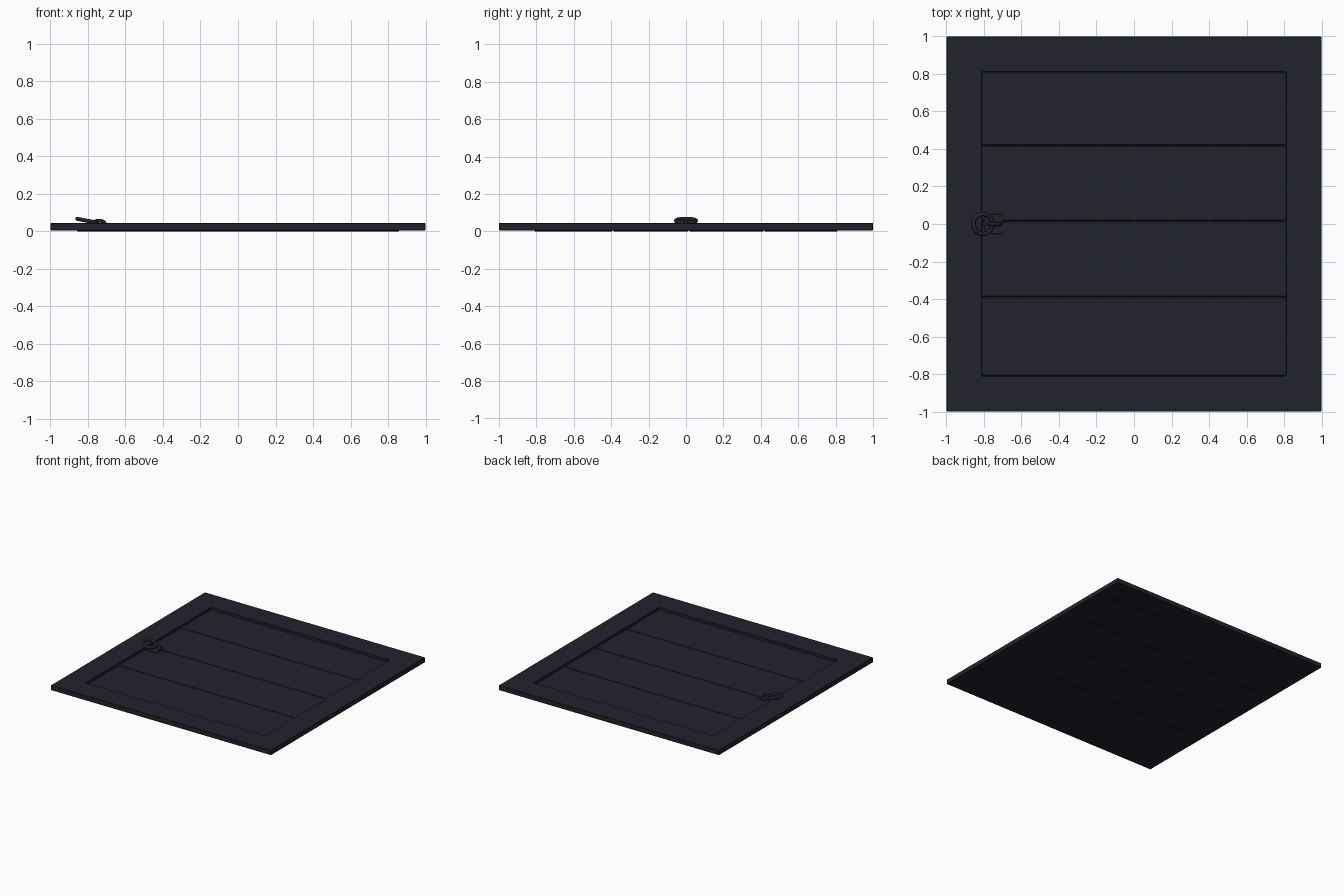
import bpy, bmesh, math
from mathutils import Vector

if "Cube" in bpy.data.objects:
    bpy.data.objects.remove(bpy.data.objects["Cube"])

paint = bpy.data.materials.new("dark slate")
paint.diffuse_color = (0.0165, 0.0165, 0.026, 1)
paint.use_nodes = True
paint.node_tree.nodes["Principled BSDF"].inputs["Base Color"].default_value = paint.diffuse_color


def finish(ob, name, bevel=0.0, smooth=False):
    ob.name = name
    ob.data.materials.clear()
    ob.data.materials.append(paint)
    if bevel:
        m = ob.modifiers.new("bevel", 'BEVEL')
        m.width, m.segments = bevel, 1
        m.limit_method = 'ANGLE'
    if smooth:
        for p in ob.data.polygons:
            p.use_smooth = True
    return ob


def box(name, x0, x1, y0, y1, z0, z1, bevel=0.0):
    bpy.ops.mesh.primitive_cube_add(size=1, location=((x0+x1)/2, (y0+y1)/2, (z0+z1)/2))
    ob = bpy.context.object
    ob.scale = (x1-x0, y1-y0, z1-z0)
    bpy.ops.object.transform_apply(location=False, rotation=False, scale=True)
    return finish(ob, name, bevel)


# square frame with an open middle
bm = bmesh.new()
loops = []
for r, z in ((1, 0.005), (1, 0.045), (0.81, 0.045), (0.81, 0.005)):
    loops.append([bm.verts.new((sx*r, sy*r, z)) for sx, sy in ((-1, -1), (1, -1), (1, 1), (-1, 1))])
for a, b in zip(loops, loops[1:] + loops[:1]):
    for i in range(4):
        j = (i+1) % 4
        bm.faces.new((a[i], a[j], b[j], b[i]))
bmesh.ops.recalc_face_normals(bm, faces=bm.faces)
me = bpy.data.meshes.new("frame")
bm.to_mesh(me)
bm.free()
frame = bpy.data.objects.new("frame", me)
bpy.context.collection.objects.link(frame)
finish(frame, "frame", 0.003)

# four planks with chamfered seams, tucked under the frame at the ends
seams = [-0.812, -0.39, 0.016, 0.418, 0.812]
for i, (a, b) in enumerate(zip(seams, seams[1:])):
    box(f"plank_{i+1}", -0.86, 0.86, a, b, 0.0, 0.024, 0.006)

# latch plate straddling the frame and planks
box("latch_plate", -0.80, -0.70, -0.052, 0.052, 0.02, 0.029, 0.002)

# staple: half-round wire holding the ring
cu = bpy.data.curves.new("staple", 'CURVE')
cu.dimensions = '3D'
cu.bevel_depth, cu.bevel_resolution = 0.010, 2
cu.use_fill_caps = True
pts = [(-0.775, 0.0), (-0.775, 0.040)]
pts += [(-0.742 - 0.033*math.cos(t), 0.040 + 0.017*math.sin(t))
        for t in [math.pi*k/8 for k in range(1, 8)]]
pts += [(-0.709, 0.040), (-0.709, 0.0)]
sp = cu.splines.new('POLY')
sp.points.add(len(pts)-1)
for p, (x, z) in zip(sp.points, pts):
    p.co = (x, 0, z, 1)
staple = bpy.data.objects.new("staple", cu)
bpy.context.collection.objects.link(staple)
cu.materials.append(paint)

# pull ring, tilted and resting on the frame
bpy.ops.mesh.primitive_torus_add(major_segments=32, minor_segments=10,
                                 major_radius=0.053, minor_radius=0.011,
                                 location=(-0.805, 0, 0.057),
                                 rotation=(0, math.radians(11), 0))
finish(bpy.context.object, "pull_ring", smooth=True)
